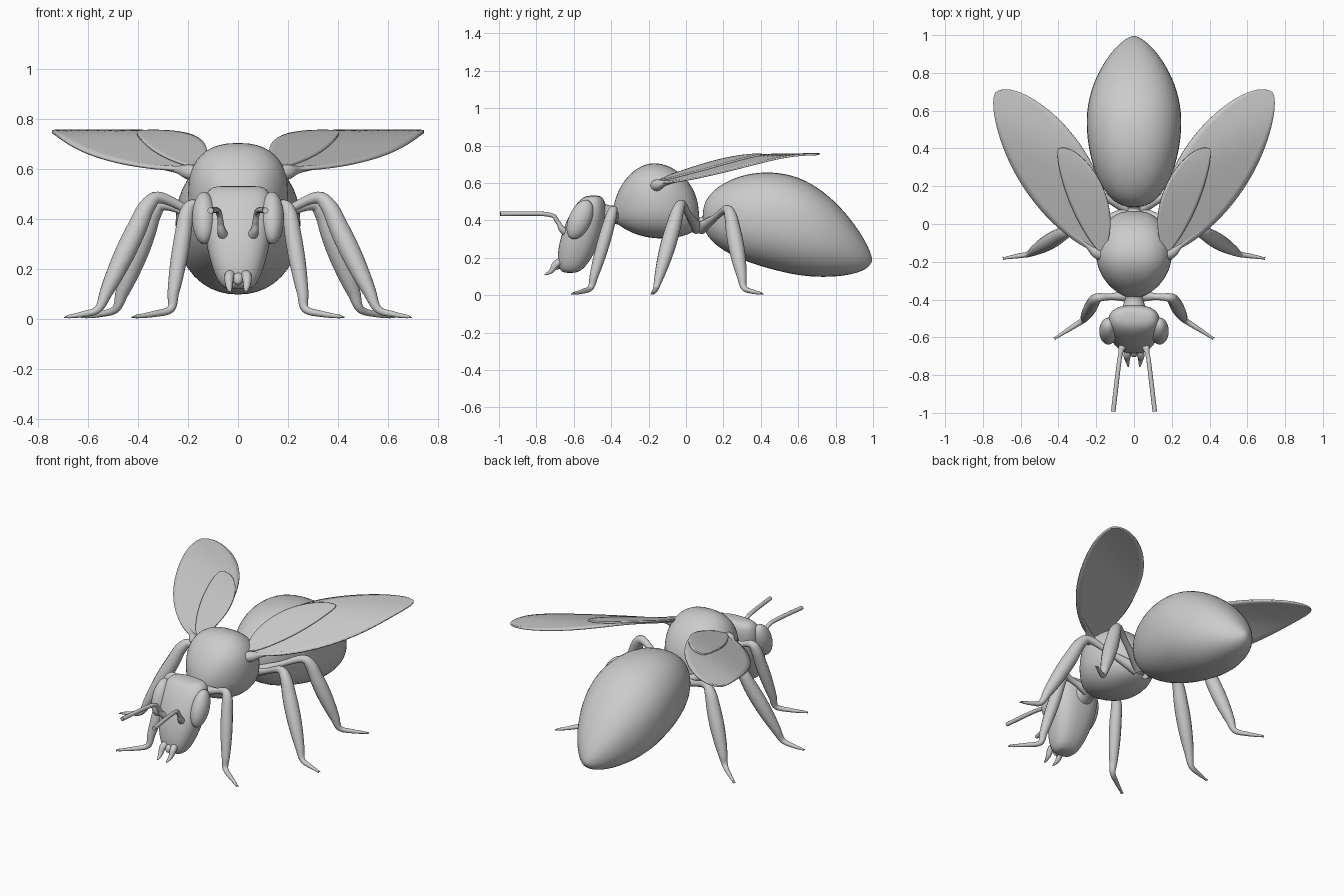
import bpy
import bmesh
from math import sin, cos, pi, tau, radians, copysign, exp, log
from mathutils import Vector, Matrix

cube = bpy.data.objects.get("Cube")
if cube:
    bpy.data.objects.remove(cube, do_unlink=True)

colour = (0.6, 0.6, 0.6, 1)
grey = bpy.data.materials.new("plain grey")
grey.use_nodes = True
grey.diffuse_color = colour
grey.node_tree.nodes["Principled BSDF"].inputs["Base Color"].default_value = colour


def finish(name, bm):
    """Turn a bmesh into a smooth shaded grey object."""
    bmesh.ops.recalc_face_normals(bm, faces=bm.faces)
    mesh = bpy.data.meshes.new(name)
    bm.to_mesh(mesh)
    bm.free()
    mesh.materials.append(grey)
    obj = bpy.data.objects.new(name, mesh)
    bpy.context.collection.objects.link(obj)
    bpy.context.view_layer.objects.active = obj
    obj.select_set(True)
    bpy.ops.object.shade_smooth_by_angle(angle=radians(50))
    obj.select_set(False)
    return obj


def skin(name, rings):
    """Join rings of points into one closed body."""
    bm = bmesh.new()
    loops = [[bm.verts.new(point) for point in ring] for ring in rings]
    for near, far in zip(loops, loops[1:]):
        for i in range(len(near)):
            bm.faces.new((near[i - 1], near[i], far[i], far[i - 1]))
    bm.faces.new(loops[0])
    bm.faces.new(loops[-1])
    return finish(name, bm)


def oval(power, count):
    """Points of a unit superellipse."""
    for i in range(count):
        c, s = cos(tau * i / count), sin(tau * i / count)
        yield copysign(abs(c) ** (2 / power), c), copysign(abs(s) ** (2 / power), s)


def stations(count):
    """Fractions from zero to one, closer together near both ends."""
    return [(1 - cos(pi * (i + 0.5) / count)) / 2 for i in range(count)]


def swell(t, front, back):
    """Bulge that is zero at both ends, with its own fullness for each half."""
    return sin(pi * t) ** (front if t < 0.5 else back)


def spline(points, steps):
    """Smooth curve through points of any dimension."""
    out = []
    last = len(points) - 1
    for i in range(last):
        group = [points[min(max(i + k, 0), last)] for k in (-1, 0, 1, 2)]
        for step in range(steps):
            t = step / steps
            out.append([q + t / 2 * (r - p + t * (2 * p - 5 * q + 4 * r - w + t * (3 * (q - r) + w - p)))
                        for p, q, r, w in zip(*group)])
    return out + [points[-1]]


def tube(name, points, side=1):
    """Round limb through (x, y, z, radius) points."""
    path = spline(points, 6)
    rings = []
    for i, (x, y, z, radius) in enumerate(path):
        ahead, behind = path[min(i + 1, len(path) - 1)], path[max(i - 1, 0)]
        tangent = (Vector(ahead[:3]) - Vector(behind[:3])).normalized()
        u = tangent.cross(Vector((0.6, -0.8, 0.1))).normalized()
        v = tangent.cross(u)
        ring = [Vector((x, y, z)) + radius * (c * u + s * v) for c, s in oval(2, 14)]
        rings.append([(p.x * side, p.y, p.z) for p in ring])
    return skin(name, rings)


# Abdomen: round sections, drooping to a pointed tail
rings = []
for t in stations(40):
    size = 0.25 * swell(t, 0.4, 0.62)
    height = 0.42 - 0.23 * t ** 2.6
    rings.append([(size * c, 0.09 + 0.905 * t, height + 1.05 * size * s) for c, s in oval(2.2, 40)])
skin("abdomen", rings)

# Thorax: humped, tapering to the neck and the waist
rings = []
for t in stations(32):
    bulge = swell(t, 0.5, 0.38)
    height = 0.43 - 0.03 * t + 0.09 * bulge
    rings.append([(0.2 * bulge * c, 0.46 * t - 0.39, height + 0.2 * bulge * s) for c, s in oval(2.4, 40)])
skin("thorax", rings)
tube("waist", [(0, 0, 0.4, 0.07), (0, 0.08, 0.38, 0.035), (0, 0.15, 0.41, 0.07)])
tube("neck", [(0, -0.33, 0.44, 0.08), (0, -0.39, 0.43, 0.05), (0, -0.46, 0.43, 0.07)])

# Head: stacked sections, leaning back and widening upward
rings = []
for t in stations(32):
    width = (0.1 + 0.06 * t) * swell(t, 0.2, 0.15)
    depth = 0.106 * swell(t, 0.3, 0.3)
    rings.append([(width * c, 0.125 * t - 0.62 + depth * s, 0.12 + 0.413 * t) for c, s in oval(2.5, 40)])
skin("head", rings)
tube("lip", [(0, -0.63, 0.17, 0.03), (0, -0.68, 0.16, 0.025), (0, -0.695, 0.14, 0.01)])


def leg(name, side, girth, hip, knee, ankle, foot):
    """Thin thigh, swollen shin and flat forked foot."""
    hip, knee, ankle, foot = map(Vector, (hip, knee, ankle, foot))
    path = [(*hip, 0.035), (*hip.lerp(knee, 0.5), 0.018), (*hip.lerp(knee, 0.9), 0.023)]
    for t in (0.1, 0.3, 0.5, 0.7, 0.85, 1):
        path.append((*knee.lerp(ankle, t), 0.028 - 0.012 * t + girth * sin(pi * t)))
    middle = ankle.lerp(foot, 0.5)
    middle.z = 0.02
    path += [(*middle, 0.012), (*foot, 0.007)]
    tube(f"{name}_leg", path, side)
    ahead = (foot - ankle).normalized() * 0.015
    across = ahead.cross(Vector((0, 0, 1))) * 0.5
    for tag, toe in (("inner", foot + ahead - across), ("outer", foot + ahead + across)):
        tube(f"{name}_{tag}_claw", [(*(foot - ahead), 0.006), (*foot, 0.006), (*toe, 0.002)], side)


def wing(name, side, tip, lead, trail, lift):
    """Thin blade around an axis from the shoulder to its tip."""
    root = Vector((0.18, -0.14))
    axis = Vector(tip) - root
    outward = Vector((axis.y, -axis.x)).normalized()
    bm = bmesh.new()
    rows = []
    for t in stations(36):
        front, back = lead * swell(t, 0.6, 0.6), trail * swell(t, 0.5, 0.5)
        row = []
        for k in range(13):
            p = root + axis * t + outward * (front - (front + back) * k / 12)
            # Sloping blade that levels off at the top
            drop = 0.755 - (0.68 - 0.15 * p.x + 0.34 * p.y)
            z = 0.755 - 0.02 * log(1 + exp(drop / 0.02))
            row.append(bm.verts.new((p.x * side, p.y, z + lift)))
        rows.append(row)
    for near, far in zip(rows, rows[1:]):
        for k in range(12):
            bm.faces.new((near[k], near[k + 1], far[k + 1], far[k]))
    solid = finish(name, bm).modifiers.new("thickness", "SOLIDIFY")
    solid.thickness = 0.01
    solid.offset = 0


for label, side in (("left", 1), ("right", -1)):
    # Legs
    leg(f"{label}_front", side, 0.012, (0.03, -0.38, 0.42), (0.2, -0.39, 0.46), (0.27, -0.51, 0.04), (0.41, -0.6, 0.01))
    leg(f"{label}_middle", side, 0.02, (0.03, 0.06, 0.36), (0.34, -0.03, 0.5), (0.56, -0.16, 0.04), (0.68, -0.18, 0.01))
    leg(f"{label}_rear", side, 0.02, (0.03, 0.08, 0.36), (0.32, 0.23, 0.47), (0.49, 0.31, 0.04), (0.61, 0.4, 0.01))

    # Antenna and mandible
    tube(f"{label}_antenna", [(0.04, -0.6, 0.31, 0.03), (0.065, -0.66, 0.35, 0.018), (0.07, -0.685, 0.39, 0.012),
                              (0.08, -0.74, 0.433, 0.012), (0.11, -0.993, 0.435, 0.012)], side)
    tube(f"{label}_mandible", [(0.02, -0.63, 0.19, 0.02), (0.035, -0.69, 0.17, 0.02),
                               (0.035, -0.72, 0.13, 0.013), (0.03, -0.755, 0.11, 0.004)], side)

    # Wings
    tube(f"{label}_wing_root", [(0.15, -0.17, 0.58, 0.03), (0.2, -0.15, 0.59, 0.03),
                                (0.25, -0.11, 0.6, 0.014), (0.36, -0.03, 0.615, 0.006)], side)
    wing(f"{label}_fore_wing", side, (0.73, 0.7), 0.155, 0.22, 0)
    wing(f"{label}_hind_wing", side, (0.4, 0.4), 0.052, 0.14, 0.009)

    # Eye
    bm = bmesh.new()
    place = Matrix.Translation((0.136 * side, -0.567, 0.405)) @ Matrix.Rotation(radians(-24), 4, "X")
    place = place @ Matrix.Diagonal((0.048, 0.06, 0.112, 1))
    bmesh.ops.create_uvsphere(bm, u_segments=32, v_segments=20, radius=1, matrix=place)
    finish(f"{label}_eye", bm)
